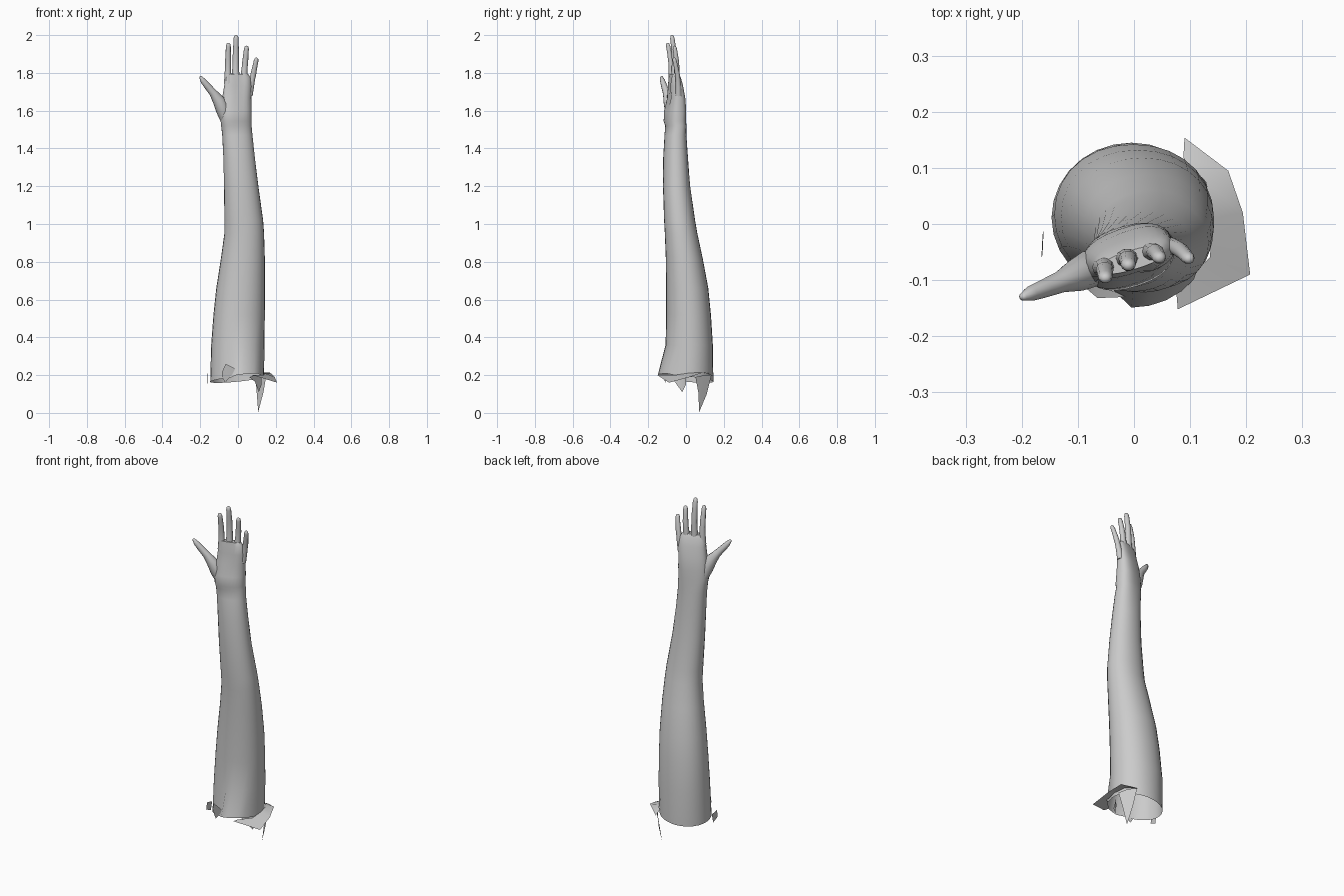
import bpy, bmesh, math
from mathutils import Vector


def finish(name, bm, angle=50):
    bmesh.ops.recalc_face_normals(bm, faces=bm.faces)
    me = bpy.data.meshes.new(name)
    bm.to_mesh(me)
    bm.free()
    ob = bpy.data.objects.new(name, me)
    bpy.context.collection.objects.link(ob)
    bpy.ops.object.select_all(action='DESELECT')
    bpy.context.view_layer.objects.active = ob
    ob.select_set(True)
    bpy.ops.object.shade_smooth_by_angle(angle=math.radians(angle))
    return ob


def bridge(bm, rings, cap_start, cap_end):
    for a, b in zip(rings, rings[1:]):
        n = len(a)
        for i in range(n):
            bm.faces.new((a[i], a[(i + 1) % n], b[(i + 1) % n], b[i]))
    if cap_start:
        bm.faces.new(rings[0][::-1])
    if cap_end:
        bm.faces.new(rings[-1])


def section(z, x0, x1, y0, y1, tilt, power, n=28):
    """Rounded ring filling a bounding box, long axis turned by tilt."""
    t = math.radians(tilt)
    pts = []
    for i in range(n):
        a = 2 * math.pi * i / n
        c, s = math.cos(a), math.sin(a)
        u = math.copysign(abs(c) ** power, c) * (x1 - x0) / 2
        v = math.copysign(abs(s) ** power, s) * (y1 - y0) / 2
        pts.append(Vector(((x0 + x1) / 2 + u * math.cos(t) - v * math.sin(t),
                           (y0 + y1) / 2 + u * math.sin(t) + v * math.cos(t), z)))
    return pts


def digit(name, path, n=10, flat=0.9):
    """Tapered finger through (x, y, z, radius) points."""
    bm = bmesh.new()
    P = [Vector(p[:3]) for p in path]
    rings = []
    for i, p in enumerate(P):
        d = (P[min(i + 1, len(P) - 1)] - P[max(i - 1, 0)]).normalized()
        side = Vector((0, -1, 0)).cross(d).normalized()
        up = d.cross(side)
        r = path[i][3]
        rings.append([bm.verts.new(p + r * (math.cos(2 * math.pi * k / n) * side
                                   + flat * math.sin(2 * math.pi * k / n) * up))
                      for k in range(n)])
    bridge(bm, rings, True, True)
    return finish(name, bm)


def scrap(name, upper, lower):
    """Thin torn sheet between two edges."""
    bm = bmesh.new()
    a = [bm.verts.new(p) for p in upper]
    b = [bm.verts.new(p) for p in lower]
    for i in range(len(a) - 1):
        bm.faces.new((a[i], a[i + 1], b[i + 1], b[i]))
    return finish(name, bm, 40)


# Arm and palm: z, x range, y range, tilt, squareness
sections = [
    (0.18, -0.147, 0.138, -0.122, 0.145, 0, 1.0),
    (0.36, -0.142, 0.14, -0.108, 0.142, 0, 0.95),
    (0.52, -0.13, 0.142, -0.105, 0.132, 0, 0.95),
    (0.66, -0.115, 0.143, -0.105, 0.118, 0, 0.95),
    (0.82, -0.09, 0.142, -0.107, 0.088, 0, 0.95),
    (0.95, -0.072, 0.138, -0.112, 0.06, 0, 0.95),
    (1.02, -0.072, 0.133, -0.116, 0.048, 0, 0.95),
    (1.2, -0.074, 0.108, -0.122, 0.022, 3, 0.95),
    (1.35, -0.078, 0.09, -0.12, 0.01, 8, 0.95),
    (1.47, -0.084, 0.077, -0.112, 0.0, 12, 0.9),
    (1.52, -0.09, 0.073, -0.105, -0.003, 16, 0.85),
    (1.545, -0.093, 0.073, -0.113, -0.005, 18, 0.85),
    (1.6, -0.094, 0.073, -0.107, -0.007, 20, 0.8),
    (1.67, -0.085, 0.072, -0.098, -0.013, 20, 0.8),
    (1.73, -0.075, 0.074, -0.094, -0.025, 19, 0.75),
    (1.775, -0.07, 0.068, -0.09, -0.036, 18, 0.75),
    (1.795, -0.06, 0.055, -0.081, -0.047, 17, 0.8),
]
bm = bmesh.new()
rings = [[bm.verts.new(p) for p in section(*s)] for s in sections]
for v in rings[0]:
    # Uneven severed edge, flaring at the front right
    v.co.z = 0.18 - 0.1 * v.co.y + 0.1 * v.co.x
    if v.co.y < -0.06 and v.co.x > -0.01:
        v.co.y -= 0.027
        v.co.z += 0.01
for ring in rings[13:16]:
    # Hollow of the palm
    for v in ring:
        if v.co.y < -0.07 and -0.06 < v.co.x < 0.03:
            v.co.y += 0.008
bridge(bm, rings, False, True)
finish("arm_and_palm", bm)

# Fingers: base and tip joined by tapered knuckles
fingers = {
    "index_finger": ((-0.054, -0.077, 1.74), (-0.051, -0.098, 1.958), 0.018),
    "middle_finger": ((-0.013, -0.063, 1.75), (-0.010, -0.075, 2.0), 0.019),
    "ring_finger": ((0.027, -0.052, 1.74), (0.046, -0.062, 1.943), 0.018),
    "little_finger": ((0.058, -0.040, 1.68), (0.099, -0.064, 1.88), 0.017),
}
for name, (b, t, r) in fingers.items():
    b, t = Vector(b), Vector(t)
    prof = ((0, 1.15), (0.22, 1.0), (0.45, 0.86), (0.58, 0.88), (0.78, 0.76),
            (0.92, 0.72), (0.98, 0.55), (1.0, 0.25))
    path = []
    for f, k in prof:
        p = b.lerp(t, f)
        p.y += 0.008 * math.sin(math.pi * f)
        path.append((*p, r * k))
    digit(name, path)

# Thumb with the fleshy pad at its base
digit("thumb", [(-0.06, -0.066, 1.54, 0.028), (-0.078, -0.08, 1.60, 0.037),
                (-0.103, -0.092, 1.655, 0.032), (-0.132, -0.104, 1.695, 0.021),
                (-0.16, -0.115, 1.728, 0.018), (-0.184, -0.124, 1.757, 0.015),
                (-0.198, -0.13, 1.778, 0.008), (-0.2, -0.131, 1.782, 0.003)])

# Torn scraps around the severed end
scrap("torn_flap_right",
      [(0.088, 0.118, 0.21), (0.128, 0.075, 0.215), (0.142, 0.01, 0.21),
       (0.135, -0.06, 0.2), (0.075, -0.115, 0.195)],
      [(0.09, 0.154, 0.19), (0.168, 0.095, 0.215), (0.194, 0.02, 0.19),
       (0.207, -0.09, 0.16), (0.078, -0.152, 0.2)])
scrap("torn_spike_right",
      [(0.092, 0.135, 0.2), (0.125, 0.1, 0.2), (0.148, 0.05, 0.19)],
      [(0.1, 0.11, 0.1), (0.107, 0.07, 0.005), (0.135, 0.065, 0.11)])
scrap("torn_flap_front",
      [(-0.085, -0.115, 0.215), (-0.065, -0.132, 0.26), (-0.015, -0.13, 0.235)],
      [(-0.085, -0.105, 0.19), (-0.068, -0.11, 0.16), (-0.03, -0.122, 0.205)])
scrap("torn_spike_front",
      [(0.06, -0.07, 0.19), (0.1, -0.03, 0.2), (0.125, 0.0, 0.2)],
      [(0.09, -0.06, 0.165), (0.11, -0.02, 0.11), (0.125, 0.0, 0.15)])
scrap("torn_flake_left",
      [(-0.163, -0.055, 0.21), (-0.161, -0.01, 0.2)],
      [(-0.165, -0.06, 0.17), (-0.163, -0.02, 0.15)])
